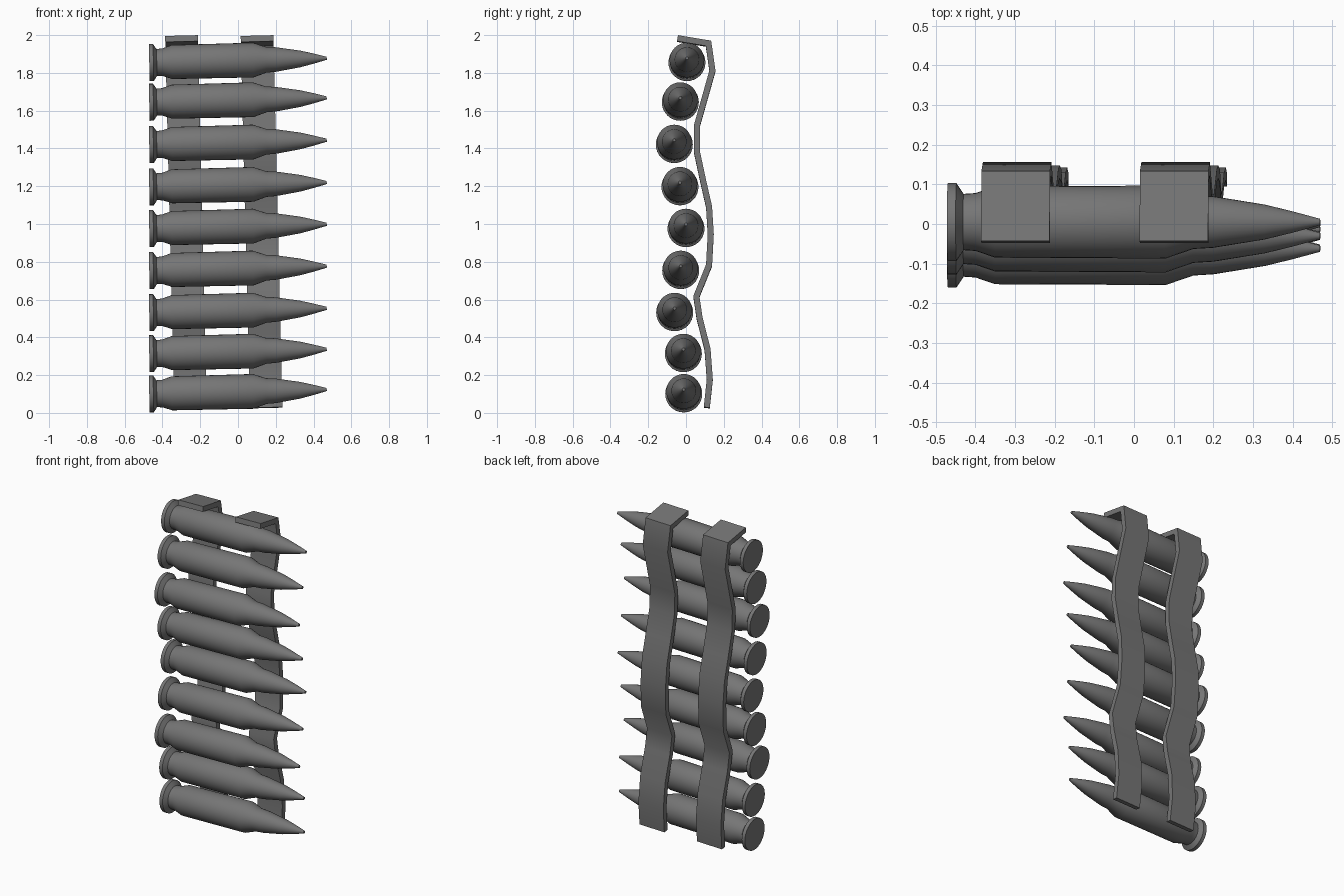
import bpy, bmesh, math
from mathutils import Matrix

cube = bpy.data.objects.get("Cube")
if cube:
    bpy.data.objects.remove(cube, do_unlink=True)

# Single dark metal colour
metal = bpy.data.materials.new("dark_grey_metal")
metal.use_nodes = True
GREY = (0.18, 0.18, 0.18, 1)
metal.diffuse_color = GREY
metal.node_tree.nodes["Principled BSDF"].inputs["Base Color"].default_value = GREY

TILT = Matrix.Rotation(math.radians(-1.4), 4, 'Y')
SIDES = 32


def finish(name, bm, smooth_angle):
    bmesh.ops.recalc_face_normals(bm, faces=bm.faces)
    mesh = bpy.data.meshes.new(name)
    bm.to_mesh(mesh)
    bm.free()
    mesh.materials.append(metal)
    obj = bpy.data.objects.new(name, mesh)
    bpy.context.collection.objects.link(obj)
    bpy.ops.object.select_all(action='DESELECT')
    obj.select_set(True)
    bpy.context.view_layer.objects.active = obj
    bpy.ops.object.shade_smooth_by_angle(angle=math.radians(smooth_angle))
    return obj


# Cartridge profile: (x along axis, radius), rim to tip
CARTRIDGE = [(-0.47, 0.098), (-0.448, 0.098), (-0.43, 0.071), (-0.40, 0.073),
             (-0.35, 0.09), (0.08, 0.092), (0.15, 0.068), (0.20, 0.065),
             (0.33, 0.044), (0.40, 0.027), (0.47, 0.008)]


def cartridge(name, y, z):
    bm = bmesh.new()
    rings = []
    for x, r in CARTRIDGE:
        angles = [math.tau * i / SIDES for i in range(SIDES)]
        rings.append([bm.verts.new((x, r * math.cos(a), r * math.sin(a))) for a in angles])
    for a, b in zip(rings, rings[1:]):
        for i in range(SIDES):
            j = (i + 1) % SIDES
            bm.faces.new((a[i], a[j], b[j], b[i]))
    bm.faces.new(rings[0])
    bm.faces.new(rings[-1])
    bm.transform(Matrix.Translation((0, y, z)) @ TILT)
    return finish(name, bm, 35)


# Cartridge centres (y, z), top to bottom
CENTRES = [(0.005, 1.866), (-0.03, 1.656), (-0.062, 1.432), (-0.032, 1.208),
           (0, 0.987), (-0.028, 0.765), (-0.06, 0.542), (-0.014, 0.325), (-0.012, 0.112)]
for n, (y, z) in enumerate(CENTRES):
    cartridge(f"cartridge_{n + 1}", y, z)

# Strap centre line (y, z), bottom to top, ending in the folded lip
STRAP = [(0.11, 0.027), (0.126, 0.175), (0.114, 0.335), (0.072, 0.50), (0.055, 0.615),
         (0.122, 0.78), (0.131, 0.945), (0.122, 1.09), (0.073, 1.36), (0.058, 1.38),
         (0.058, 1.52), (0.14, 1.81), (0.119, 1.955), (-0.045, 1.982)]
STRAP[8] = (0.09, 1.23)


def strap(name, x, width=0.173):
    bm = bmesh.new()
    rows = [[bm.verts.new((s * width / 2, y, z - 1)) for s in (-1, 1)] for y, z in STRAP]
    for a, b in zip(rows, rows[1:]):
        bm.faces.new((a[0], a[1], b[1], b[0]))
    bm.transform(Matrix.Translation((x, 0, 1)) @ TILT)
    obj = finish(name, bm, 35)
    solid = obj.modifiers.new("thickness", 'SOLIDIFY')
    solid.thickness = 0.032
    solid.offset = 0
    solid.use_even_offset = True
    # Thickness first, so the edge-angle shading also reaches the rim
    bpy.ops.object.modifier_apply(modifier=solid.name)
    bpy.ops.object.shade_smooth_by_angle(angle=math.radians(35))
    return obj


strap("right_strap", -0.275)
strap("left_strap", 0.125)
